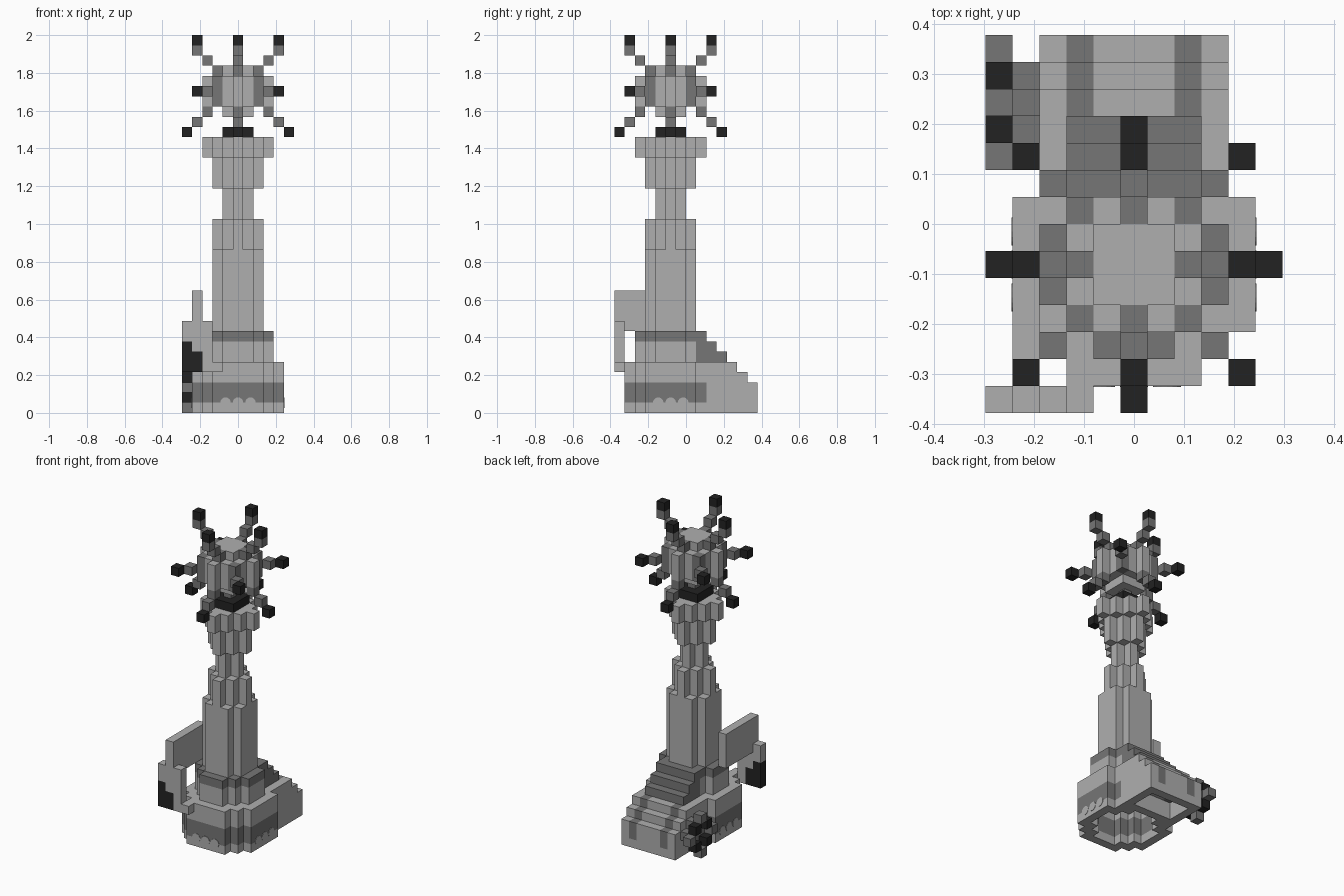
import bpy
import bmesh
import math
from mathutils import Matrix, Vector

U = 2 / 37          # edge length of one block
Y0 = -1.5 * U       # y position of the tower axis

old = bpy.data.objects.get("Cube")
if old:
    bpy.data.objects.remove(old, do_unlink=True)


def make_material(name, value):
    mat = bpy.data.materials.new(name)
    mat.use_nodes = True
    col = (value, value, value, 1)
    mat.diffuse_color = col
    bsdf = mat.node_tree.nodes["Principled BSDF"]
    bsdf.inputs["Base Color"].default_value = col
    bsdf.inputs["Roughness"].default_value = 0.9
    return mat


MATS = [make_material("light_grey", 0.43), make_material("dark_grey", 0.18),
        make_material("near_black", 0.016)]
LIGHT, DARK, BLACK = 0, 1, 2
SIDES = [Vector(d) for d in ((1, 0, 0), (-1, 0, 0), (0, 1, 0), (0, -1, 0), (0, 0, 1), (0, 0, -1))]


def finish(name, bm):
    mesh = bpy.data.meshes.new(name)
    for m in MATS:
        mesh.materials.append(m)
    bm.to_mesh(mesh)
    bm.free()
    obj = bpy.data.objects.new(name, mesh)
    bpy.context.collection.objects.link(obj)
    return obj


def blocks(name, cells, colour=LIGHT):
    """Outer skin of a set of blocks; colour is an index or a rule of (x, y, z)."""
    cells = set(cells)
    bm = bmesh.new()
    for c in sorted(cells):
        centre = Vector(c)
        for d in SIDES:
            if tuple(int(v) for v in centre + d) in cells:
                continue
            a = Vector((d.y, d.z, d.x))
            b = d.cross(a)
            corners = [centre + (d + a * i + b * j) / 2
                       for i, j in ((-1, -1), (1, -1), (1, 1), (-1, 1))]
            face = bm.faces.new([bm.verts.new((p.x * U, p.y * U + Y0, (p.z + 0.5) * U))
                                 for p in corners])
            face.material_index = colour(*c) if callable(colour) else colour
    bmesh.ops.remove_doubles(bm, verts=bm.verts, dist=U * 0.01)
    return finish(name, bm)


def box(x0, x1, y0, y1, z0, z1):
    return {(x, y, z) for x in range(x0, x1 + 1) for y in range(y0, y1 + 1)
            for z in range(z0, z1 + 1)}


def octagon(r, reach, z0, z1):
    """Square of half-width r with corners cut where |x| + |y| > reach."""
    return {c for c in box(-r, r, -r, r, z0, z1) if abs(c[0]) + abs(c[1]) <= reach}


# Hollow round base with a painted band
blocks("base", octagon(4, 6, 0, 4) - octagon(3, 4, 0, 3),
       lambda x, y, z: DARK if z in (1, 2) and y <= 3 else LIGHT)

# Scalloped lower edge of the band
bm = bmesh.new()
spots = [((i * 0.066, -6 * U, U), Matrix.Rotation(math.pi / 2, 4, 'X')) for i in (-1, 0, 1)]
spots += [((s * 4.5 * U, Y0 + i * 0.066, U), Matrix.Rotation(math.pi / 2, 4, 'Y'))
          for s in (-1, 1) for i in (-1, 0, 1)]
for pos, rot in spots:
    bmesh.ops.create_cone(bm, cap_ends=True, segments=16, radius1=0.028, radius2=0.028,
                          depth=0.004, matrix=Matrix.Translation(pos) @ rot)
finish("band_scallops", bm)

# Stepped ramp at the back with two painted stripes
ramp = set()
for y in range(4, 9):
    ramp |= box(-3, 3, y, y, 0, min(4, 10 - y))
blocks("ramp", ramp - box(-2, 2, 5, 7, 0, 1),
       lambda x, y, z: DARK if abs(x) == 2 and z >= 1 else LIGHT)

# Dark upper steps
steps = set()
for y in range(3, 6):
    steps |= box(-2, 2, y, y, 5, 10 - y)
blocks("upper_steps", steps, DARK)

# Collar round the foot of the tower
blocks("collar", octagon(3, 4, 5, 6) - steps)
blocks("collar_rim", octagon(3, 4, 7, 7) - steps, DARK)

# Tower
shaft = octagon(2, 3, 8, 15) | octagon(2, 2, 16, 18) | octagon(1, 1, 19, 21)
blocks("tower_shaft", shaft)
blocks("tower_head", octagon(2, 2, 22, 24) | octagon(3, 3, 25, 26))
blocks("head_cap", box(-1, 1, -1, 1, 27, 27), BLACK)
blocks("stem", {(0, 0, 28)}, DARK)

# Ball on top
ball = set()
for dz, limit in ((-2, 2), (-1, 9), (0, 9), (1, 9), (2, 2)):
    ball |= {(x, y, z) for x, y, z in box(-3, 3, -3, 3, 31 + dz, 31 + dz)
             if x * x + y * y <= limit}
blocks("ball", ball, lambda x, y, z: DARK if abs(x) == 2 == abs(y) else LIGHT)

# Twelve spikes: four up, four level on the diagonals, four down
spokes, tips = set(), set()
for dx, dy in ((1, 0), (-1, 0), (0, 1), (0, -1)):
    for r, z in ((2, 33), (3, 34), (4, 35), (4, 28), (3, 29)):
        spokes.add((dx * r, dy * r, z))
    for r, z in ((4, 36), (5, 27)):
        tips.add((dx * r, dy * r, z))
for sx in (-1, 1):
    for sy in (-1, 1):
        spokes.add((sx * 3, sy * 3, 31))
        tips.add((sx * 4, sy * 4, 31))
blocks("spike_arms", spokes, DARK)
blocks("spike_tips", tips, BLACK)

# Side arm with a dark lower corner, carrying a flat panel
blocks("side_arm", box(-5, -2, -5, -5, 4, 4) | box(-5, -3, -5, -5, 5, 8),
       lambda x, y, z: BLACK if (x == -5 and z <= 6) or (x == -4 and z <= 5) else LIGHT)
blocks("side_panel", box(-4, -4, -5, 0, 8, 11) - {(-4, -5, 8)})

# Small wheel beside the ramp
hub = {(-4, 6 + a, 2 + b) for a in (-1, 0, 1) for b in (-1, 0, 1) if abs(a) + abs(b) <= 1}
rim = {(-5, 6 + a, 2 + b) for a, b in ((2, 0), (-2, 0), (0, 2), (0, -2))}
blocks("wheel_hub", hub, DARK)
blocks("wheel_points", rim, DARK)
blocks("wheel_corners", {(-5, 6 + a, 2 + b) for a in (-1, 1) for b in (-1, 1)}, BLACK)
